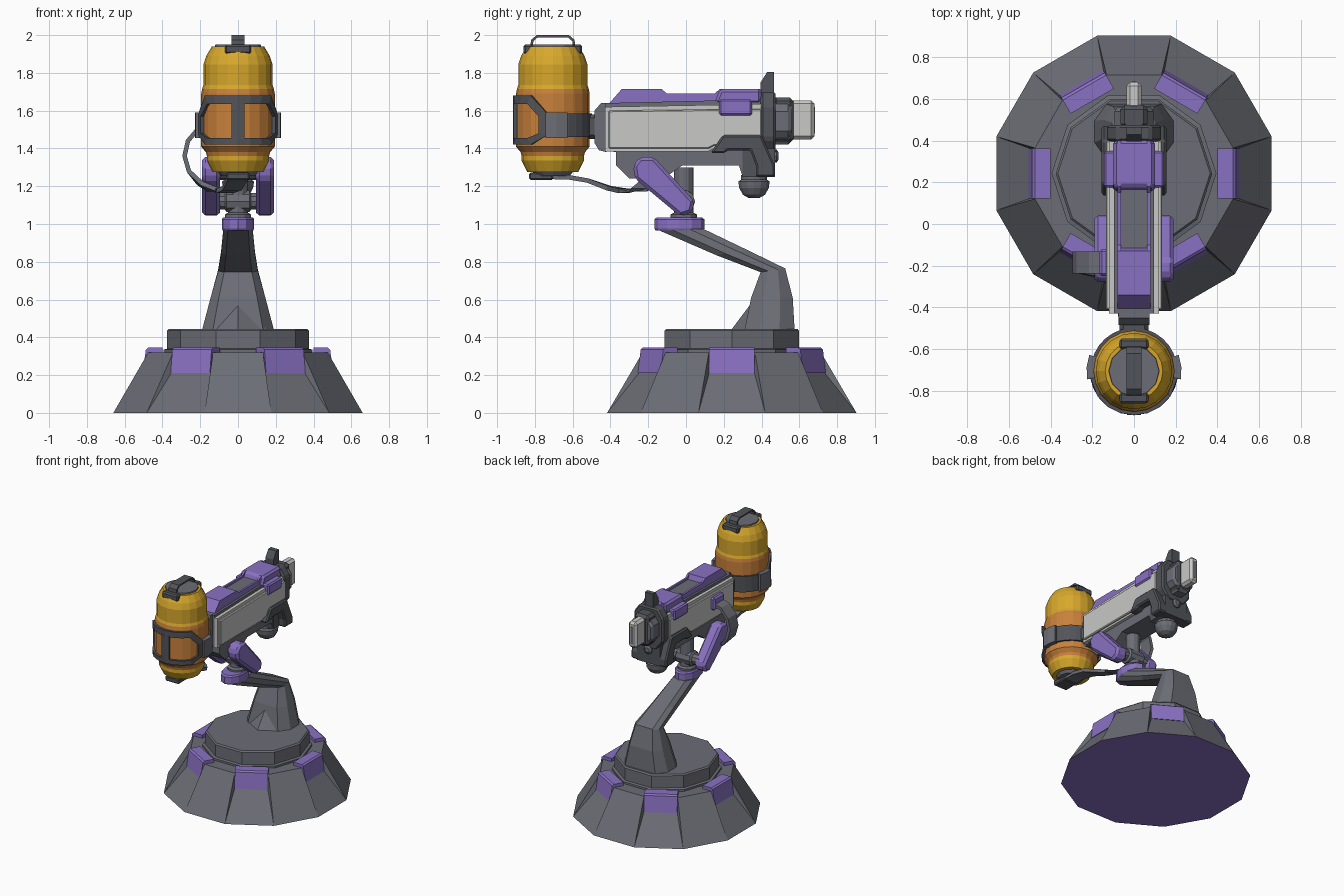
import bpy, bmesh, math
from mathutils import Vector


def material(name, col):
    m = bpy.data.materials.new(name)
    m.diffuse_color = (*col, 1)
    return m


GREY = material("steel grey", (0.15, 0.155, 0.18))
DARK = material("dark grey", (0.085, 0.088, 0.1))
PURPLE = material("purple", (0.25, 0.165, 0.54))
LIGHT = material("light grey", (0.58, 0.58, 0.57))
YELLOW = material("yellow", (0.68, 0.39, 0.025))
ORANGE = material("orange", (0.58, 0.22, 0.045))


def build(name, verts, faces, mat, bevel=0.0):
    bm = bmesh.new()
    vs = [bm.verts.new(v) for v in verts]
    for f in faces:
        bm.faces.new([vs[i] for i in f])
    bmesh.ops.recalc_face_normals(bm, faces=bm.faces[:])
    me = bpy.data.meshes.new(name)
    bm.to_mesh(me)
    bm.free()
    me.materials.append(mat)
    ob = bpy.data.objects.new(name, me)
    bpy.context.collection.objects.link(ob)
    if bevel:
        b = ob.modifiers.new("bevel", 'BEVEL')
        b.width, b.segments, b.limit_method = bevel, 1, 'ANGLE'
    return ob


def loft(name, rings, mat, bevel=0.0, closed=False):
    n, k = len(rings[0]), len(rings)
    verts = [v for r in rings for v in r]
    faces = []
    for i in range(k if closed else k - 1):
        for j in range(n):
            a, b, j2 = i * n, ((i + 1) % k) * n, (j + 1) % n
            faces.append((a + j, a + j2, b + j2, b + j))
    if not closed:
        faces += [tuple(range(n)), tuple(range((k - 1) * n, k * n))]
    return build(name, verts, faces, mat, bevel)


def prism(name, poly, x0, x1, mat, bevel=0.0):
    """Side profile of (y, z) points pushed through from x0 to x1."""
    return loft(name, [[(x, y, z) for y, z in poly] for x in (x0, x1)], mat, bevel)


def box(name, x, y, z, mat, bevel=0.0):
    return prism(name, [(y[0], z[0]), (y[1], z[0]), (y[1], z[1]), (y[0], z[1])], x[0], x[1], mat, bevel)


def lathe(name, prof, n, mat, loc=(0, 0, 0), axis='z', sx=1.0, turn=0.0):
    """Profile of (radius, height) pairs turned round an axis."""
    rings = []
    for r, h in prof:
        ring = []
        for i in range(n):
            a = math.tau * i / n + turn
            u, v = r * math.cos(a) * sx, r * math.sin(a)
            p = {'z': (u, v, h), 'y': (u, h, v), 'x': (h, u, v)}[axis]
            ring.append(tuple(p[c] + loc[c] for c in range(3)))
        rings.append(ring)
    return loft(name, rings, mat)


# --- Base: twelve panels, every second one cut back below a purple block
CY = 0.2425


def polar(deg, r, t, z):
    a = math.radians(deg)
    return (r * math.cos(a) - t * math.sin(a), CY + r * math.sin(a) + t * math.cos(a), z)


verts, faces = [], []
hw = 0.66 * math.tan(math.radians(15))
for k in range(6):
    d = 60 * k
    verts += [polar(d, 0.66, -hw, 0), polar(d, 0.66, hw, 0), polar(d, 0.50, -0.12, 0.21),
              polar(d, 0.50, 0.12, 0.21), polar(d, 0.475, -0.122, 0.32), polar(d, 0.475, 0.122, 0.32)]
    o, q = 6 * k, 6 * ((k + 1) % 6)
    faces += [(o, o + 1, o + 3, o + 2), (o + 2, o + 3, o + 5, o + 4), (o, o + 2, o + 4),
              (o + 1, o + 5, o + 3), (o + 1, q, q + 4, o + 5)]
faces.append([6 * k + j for k in range(6) for j in (0, 1)])
faces.append([6 * k + j for k in range(6) for j in (4, 5)])
base = build("base_skirt", verts, faces, GREY)
base.data.materials.append(PURPLE)
for p in base.data.polygons:
    if p.center.z < 0.01:
        p.material_index = 1

for k in range(6):
    d = 60 * k
    sect = [(0.40, 0.21), (0.505, 0.21), (0.488, 0.335), (0.475, 0.345), (0.40, 0.345)]
    loft("base_block", [[polar(d, r, t, z) for r, z in sect] for t in (-0.12, 0.12)], PURPLE)
lathe("base_disc", [(0.395, 0.3), (0.395, 0.335), (0.375, 0.34), (0.375, 0.435), (0.365, 0.445)],
      10, GREY, (0, CY, 0))


# --- Bent neck: chamfered sections from the disc up to the collar
def section(w, y0, y1, z0, z1):
    c = 0.3
    pts = [(-1, c), (-1, 1 - c), (-1 + c, 1), (1 - c, 1), (1, 1 - c), (1, c), (1 - c, 0), (-1 + c, 0)]
    return [(w * u, y0 + (y1 - y0) * v, z0 + (z1 - z0) * v) for u, v in pts]


loft("neck", [section(0.19, 0.31, 0.575, 0.44, 0.44), section(0.145, 0.345, 0.565, 0.61, 0.61),
              section(0.105, 0.395, 0.525, 0.745, 0.765), section(0.09, 0.16, 0.33, 0.835, 0.86),
              section(0.078, -0.14, 0.09, 0.965, 0.975)], GREY)
build("neck_wedge", [(-0.15, 0.33, 0.44), (0, 0.24, 0.44), (0.16, 0.33, 0.44), (0, 0.36, 0.6)],
      [(0, 1, 2), (0, 1, 3), (1, 2, 3), (0, 2, 3)], GREY)

# --- Swivel collar, post and axle
lathe("swivel_collar", [(0.125, 0.965), (0.132, 0.975), (0.132, 1.025), (0.12, 1.035)], 12, PURPLE,
      (0, -0.035, 0), sx=0.65)
lathe("swivel_post", [(0.07, 1.02), (0.07, 1.05), (0.052, 1.06), (0.052, 1.3)], 12, GREY, (0, -0.012, 0))
lathe("swivel_axle", [(0.045, -0.13), (0.045, -0.07), (0.06, -0.06), (0.06, 0.06), (0.045, 0.07), (0.045, 0.13)],
      10, GREY, (0, -0.012, 1.12), 'x')
lathe("gun_axle", [(0.05, -0.13), (0.05, 0.13)], 10, GREY, (0, -0.19, 1.28), 'x')
arm = [(-0.28, 1.31), (-0.245, 1.355), (-0.17, 1.355), (0.045, 1.12), (0.03, 1.06), (-0.03, 1.04), (-0.27, 1.24)]
for s in (-1, 1):
    prism("tilt_bracket", arm, s * 0.095, s * 0.19, PURPLE, 0.018)

# --- Gun body
prism("gun_core", [(-0.43, 1.39), (-0.37, 1.38), (-0.37, 1.31), (-0.30, 1.24), (-0.12, 1.24), (-0.02, 1.31),
                   (0.28, 1.31), (0.30, 1.25), (0.40, 1.25), (0.41, 1.66), (-0.43, 1.64)], -0.095, 0.095, GREY)
prism("gun_rear", [(-0.42, 1.38), (-0.46, 1.39), (-0.485, 1.43), (-0.485, 1.6), (-0.45, 1.64), (-0.42, 1.64)],
      -0.075, 0.075, GREY)
box("tank_coupling", (-0.07, 0.07), (-0.53, -0.46), (1.45, 1.58), DARK, 0.02)
plate = [(-0.43, 1.385), (0.12, 1.385), (0.15, 1.40), (0.40, 1.40), (0.40, 1.635), (-0.43, 1.62)]
inset = [(-0.41, 1.40), (0.12, 1.40), (0.15, 1.415), (0.40, 1.415), (0.40, 1.61), (-0.41, 1.60)]
top = [(-0.41, 1.635), (-0.34, 1.715), (-0.13, 1.715), (-0.10, 1.69), (0.15, 1.69), (0.18, 1.715),
       (0.40, 1.715), (0.40, 1.635)]
grip = [(0.13, 1.375), (0.195, 1.47), (0.40, 1.47), (0.47, 1.31), (0.47, 1.25), (0.37, 1.25), (0.37, 1.31),
        (0.34, 1.39), (0.22, 1.39), (0.205, 1.375)]
for s in (-1, 1):
    prism("side_plate", plate, s * 0.085, s * 0.12, LIGHT)
    prism("side_plate_face", inset, s * 0.11, s * 0.135, LIGHT, 0.006)
    prism("top_rail", top, s * 0.062, s * 0.078, PURPLE)
    box("side_tab", (s * 0.09, s * 0.145), (0.175, 0.35), (1.575, 1.66), PURPLE, 0.01)
    prism("foregrip_bracket", grip, s * 0.09, s * 0.155, DARK, 0.01)
prism("top_cover_front", [(-0.41, 1.635), (-0.34, 1.715), (-0.13, 1.715), (-0.10, 1.635)], -0.07, 0.07, PURPLE)
prism("top_cover_back", [(0.15, 1.635), (0.18, 1.715), (0.40, 1.715), (0.40, 1.635)], -0.1, 0.1, PURPLE, 0.015)
box("top_channel", (-0.065, 0.065), (-0.12, 0.17), (1.62, 1.675), GREY)
box("foregrip_block", (-0.1, 0.1), (0.3, 0.47), (1.25, 1.4), DARK)

# --- Lamp ball under the foregrip
lathe("lamp_ball", [(0.03, 1.138), (0.06, 1.155), (0.08, 1.19), (0.085, 1.225), (0.07, 1.235), (0.07, 1.26)],
      14, GREY, (0, 0.36, 0))
lathe("lamp_knob", [(0.02, 0.43), (0.035, 0.44), (0.035, 0.48), (0.02, 0.49)], 8, GREY, (0, 0, 1.36), 'y')

# --- Muzzle end
hexa = [(-0.13, 1.45), (-0.07, 1.37), (0.07, 1.37), (0.13, 1.45), (0.13, 1.63), (0.08, 1.7), (-0.08, 1.7), (-0.13, 1.63)]
loft("muzzle_plate", [[(x, y, z) for x, z in hexa] for y in (0.395, 0.475)], DARK, 0.012)
prism("sight_fin", [(0.395, 1.68), (0.395, 1.75), (0.43, 1.805), (0.465, 1.805), (0.465, 1.68)], -0.035, 0.035, DARK)
lathe("muzzle_ring", [(0.135, 0.46), (0.135, 0.54), (0.115, 0.56)], 8, GREY, (0, 0, 1.545), 'y', 0.75, math.pi / 8)
box("muzzle_mount", (-0.065, 0.065), (0.46, 0.57), (1.43, 1.67), DARK, 0.02)
box("muzzle_tip", (-0.036, 0.036), (0.55, 0.68), (1.447, 1.655), LIGHT, 0.018)
box("muzzle_slot", (-0.012, 0.012), (0.67, 0.682), (1.48, 1.62), GREY)

# --- Tank, coloured by height
TY = -0.705
tank = lathe("tank", [(0.135, 1.275), (0.165, 1.335), (0.165, 1.36), (0.17, 1.38), (0.195, 1.41), (0.195, 1.69),
                      (0.19, 1.715), (0.183, 1.735), (0.183, 1.845), (0.168, 1.89), (0.138, 1.94)], 20, YELLOW, (0, TY, 0))
tank.data.materials.append(ORANGE)
for p in tank.data.polygons:
    if 1.362 < p.center.z < 1.72:
        p.material_index = 1
lathe("tank_cap", [(0.125, 1.92), (0.12, 1.95)], 12, GREY, (0, TY, 0))
box("tank_foot", (-0.06, 0.06), (-0.83, -0.705), (1.232, 1.272), DARK, 0.008)
lathe("tank_foot_ring", [(0.09, 1.255), (0.11, 1.28)], 12, GREY, (0, TY, 0))

# handle over the cap: outer and inner arch joined into one bar
outer = [(-0.125, 1.9), (-0.115, 1.975), (-0.085, 2.0), (0.085, 2.0), (0.115, 1.975), (0.125, 1.9)]
inner = [(0.11, 1.9), (0.103, 1.968), (0.08, 1.988), (-0.08, 1.988), (-0.103, 1.968), (-0.11, 1.9)]
prism("tank_handle", [(TY + y, z) for y, z in outer + inner], -0.035, 0.035, DARK)
for s in (-1, 1):
    box("handle_foot", (-0.07, 0.07), sorted((TY + s * 0.105, TY + s * 0.155)), (1.9, 1.95), DARK, 0.01)


# --- Strap frame wrapped round the tank
def wrap(deg, r, z):
    a = math.radians(deg)
    return (r * math.sin(a), TY - r * math.cos(a), z)


def band(name, pairs, r0=0.185, r1=0.212, mat=DARK, closed=False):
    """Each pair is (angle, z), (angle, z): the two edges of a strip on the tank."""
    return loft(name, [[wrap(*(a[0], r0, a[1])), wrap(a[0], r1, a[1]), wrap(b[0], r1, b[1]), wrap(b[0], r0, b[1])]
                       for a, b in pairs], mat, closed=closed)


arc = [-56, -38, -19, 0, 19, 38, 56]
loop = [((t, 1.68), (t * 0.9, 1.635)) for t in arc] + [((82, 1.585), (69, 1.57)), ((82, 1.47), (69, 1.48))]
loop += [((t, 1.42), (t * 0.9, 1.455)) for t in reversed(arc)] + [((-82, 1.47), (-69, 1.48)), ((-82, 1.585), (-69, 1.57))]
band("strap_frame", loop, closed=True)
band("strap_post", [((t, 1.64), (t, 1.45)) for t in (-9, 0, 9)])
band("strap_belt", [((t, 1.585), (t, 1.46)) for t in range(78, 283, 12)], r1=0.208)
for s in (-1, 1):
    band("strap_buckle", [((s * t, 1.59), (s * t, 1.455)) for t in (80, 95, 110)], r1=0.228, mat=GREY)

# --- Flat hose looping from the tank foot to the left side of the gun
path = [(0, -0.74, 1.25, 0), (0, -0.62, 1.247, 0), (-0.01, -0.52, 1.23, 0), (-0.03, -0.41, 1.19, 10),
        (-0.07, -0.33, 1.175, 30), (-0.13, -0.25, 1.18, 60), (-0.2, -0.2, 1.215, 80), (-0.26, -0.185, 1.28, 90),
        (-0.283, -0.185, 1.36, 90), (-0.265, -0.185, 1.44, 90), (-0.21, -0.185, 1.505, 90), (-0.12, -0.185, 1.53, 90)]
rings = []
for i, (x, y, z, d) in enumerate(path):
    p = Vector((x, y, z))
    tan = Vector(path[min(i + 1, len(path) - 1)][:3]) - Vector(path[max(i - 1, 0)][:3])
    w = Vector((math.cos(math.radians(d)), -math.sin(math.radians(d)), 0))
    n = tan.cross(w).normalized() * 0.012
    w = w * 0.052
    rings.append([tuple(p + w + n), tuple(p - w + n), tuple(p - w - n), tuple(p + w - n)])
loft("hose", rings, GREY)
box("hose_clip", (-0.165, -0.12), (-0.25, -0.12), (1.48, 1.58), PURPLE, 0.012)
